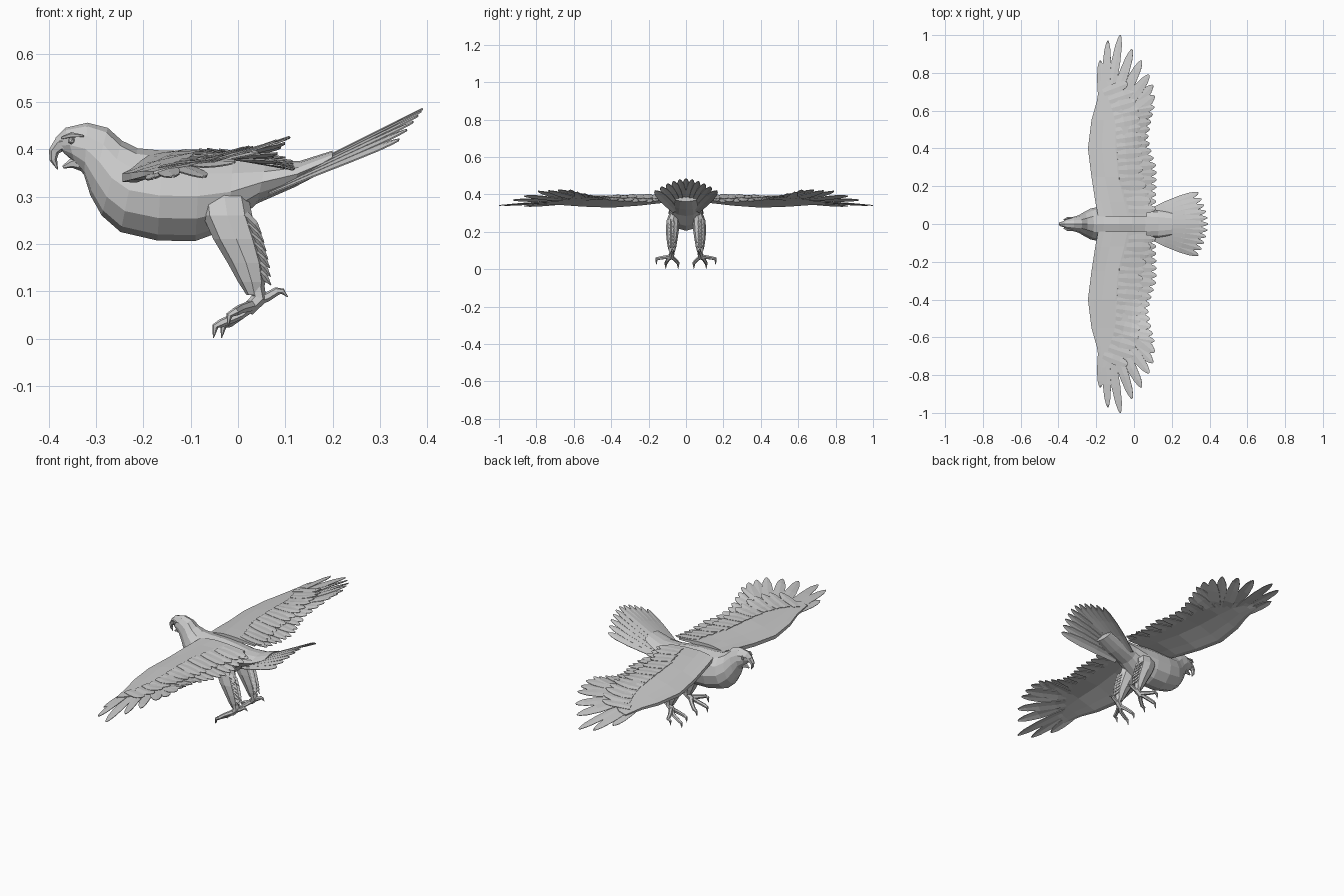
import bpy, bmesh, math
from mathutils import Vector

if "Cube" in bpy.data.objects:
    bpy.data.objects.remove(bpy.data.objects["Cube"])


def finish(name, bm, mirror=False, thick=0):
    if not thick:
        bmesh.ops.recalc_face_normals(bm, faces=bm.faces)
    me = bpy.data.meshes.new(name)
    bm.to_mesh(me)
    bm.free()
    ob = bpy.data.objects.new(name, me)
    bpy.context.collection.objects.link(ob)
    if thick:
        m = ob.modifiers.new("thickness", 'SOLIDIFY')
        m.thickness = thick
        m.offset = 0
    if mirror:
        ob.modifiers.new("mirror", 'MIRROR').use_axis = (False, True, False)
    return ob


def loft(bm, rings):
    vs = [[bm.verts.new(p) for p in r] for r in rings]
    n = len(vs[0])
    for a, b in zip(vs, vs[1:]):
        for i in range(n):
            bm.faces.new((a[i], a[(i + 1) % n], b[(i + 1) % n], b[i]))
    bm.faces.new(vs[0][::-1])
    bm.faces.new(vs[-1])


def tube(bm, pts, radii, sides=6):
    pts = [Vector(p) for p in pts]
    rings = []
    for i, p in enumerate(pts):
        d = (pts[min(i + 1, len(pts) - 1)] - pts[max(i - 1, 0)]).normalized()
        u = d.cross(Vector((0, 1, 0.15))).normalized()
        v = d.cross(u)
        rings.append([p + radii[i] * (u * math.cos(k * math.tau / sides) + v * math.sin(k * math.tau / sides))
                      for k in range(sides)])
    loft(bm, rings)


def lerp_table(tab, y):
    if y <= tab[0][0]:
        return tab[0][1:]
    for a, b in zip(tab, tab[1:]):
        if y <= b[0]:
            t = (y - a[0]) / (b[0] - a[0])
            return [p + (q - p) * t for p, q in zip(a[1:], b[1:])]
    return tab[-1][1:]


def feather(bm, base, tip, w, surf, off=0.0):
    # flat blade that follows a height function
    b, t = Vector(base), Vector(tip)
    side = Vector((-(t - b).y, (t - b).x)).normalized()
    rows = []
    for s, k in ((0, .7), (.35, 1), (.65, 1), (.86, .75), (.96, .4), (1, .12)):
        c = b + (t - b) * s
        row = []
        for e in (-1, 0, 1):
            p = c + side * (w * k * e)
            row.append(bm.verts.new((p.x, p.y, surf(p.x, p.y) + off + (0.002 if e == 0 else 0))))
        rows.append(row)
    for r, q in zip(rows, rows[1:]):
        for i in (0, 1):
            bm.faces.new((r[i], q[i], q[i + 1], r[i + 1]))


# Body and head: top point, bottom point, half width
SECTIONS = [
    (-.386, .424, -.368, .392, .012), (-.365, .445, -.345, .372, .028),
    (-.318, .456, -.325, .345, .038), (-.275, .445, -.312, .303, .046),
    (-.245, .418, -.288, .260, .062), (-.212, .402, -.248, .225, .082),
    (-.16, .397, -.17, .207, .094), (-.08, .396, -.09, .206, .094),
    (-.01, .388, -.02, .232, .088), (.06, .375, .04, .285, .08),
    (.13, .375, .12, .32, .072), (.20, .397, .20, .362, .06)]
bm = bmesh.new()
rings = []
for tx, tz, bx, bz, w in SECTIONS:
    ring = []
    for k in range(12):
        a = k * math.tau / 12
        f = (1 + math.cos(a)) / 2
        ring.append((bx + (tx - bx) * f, w * math.sin(a), bz + (tz - bz) * f))
    rings.append(ring)
loft(bm, rings)
finish("body", bm)

# Hooked upper beak and open lower beak
bm = bmesh.new()
tube(bm, [(-.355, 0, .412), (-.378, 0, .409), (-.389, 0, .395), (-.390, 0, .378), (-.381, 0, .357)],
     [.022, .016, .011, .008, .001])
finish("upper_beak", bm)
bm = bmesh.new()
tube(bm, [(-.33, 0, .372), (-.352, 0, .370), (-.370, 0, .362)], [.02, .010, .003])
finish("lower_beak", bm)

# Eyes and brows
bm = bmesh.new()
bmesh.ops.create_icosphere(bm, subdivisions=1, radius=.008)
bmesh.ops.translate(bm, verts=bm.verts, vec=(-.352, .028, .418))
finish("eye", bm, mirror=True)
bm = bmesh.new()
tube(bm, [(-.372, .022, .424), (-.352, .031, .43), (-.325, .034, .428)], [.003, .006, .002], 5)
finish("brow", bm, mirror=True)

# Wing surface: y, height at front, middle and back
HEIGHT = [(.05, .37, .398, .38), (.2, .35, .395, .362), (.4, .345, .39, .368),
          (.6, .34, .375, .425), (.8, .325, .365, .43), (1, .32, .345, .40)]


def wing_z(x, y):
    f, m, b = lerp_table(HEIGHT, y)
    if x < -.07:
        return f + (m - f) * math.sin(max(0, (x + .24) / .17) * math.pi / 2)
    return m + (b - m) * (x + .07) / .18


# Wing arm: y, leading x, trailing x
ARM = [(.04, -.19, .07), (.12, -.205, .05), (.25, -.225, .01), (.4, -.244, 0),
       (.55, -.225, -.01), (.65, -.197, -.04), (.72, -.185, -.09), (.76, -.178, -.14)]
bm = bmesh.new()
rings = []
for y, xl, xt in ARM:
    xs = [xl + (xt - xl) * t for t in (0, .12, .3, .6, 1)]
    top = [(x, y, wing_z(x, y) + .004) for x in xs]
    thin = min(1, (.86 - y) / .4)
    low = [(x, y, wing_z(x, y) - d * thin) for x, d in zip(xs, (.014, .026, .024, .014, .004))]
    rings.append(top + low[::-1])
loft(bm, rings)
finish("wing_arm", bm, mirror=True)

# Flight feathers: secondaries along the back edge, then fanned primaries
TRAIL = [(.08, .115), (.3, .12), (.37, .095), (.46, .075), (.55, .092), (.62, .108)]
bm = bmesh.new()
for i in range(15):
    y = .08 + i * .0385
    x = lerp_table(TRAIL, y)[0]
    feather(bm, (-.10, y - .03 * i / 14), (x, y), .027, wing_z, -.002 - .003 * (i % 2))
TIPS = [(.108, .68), (.10, .735), (.08, .79), (.04, .865), (-.01, .925),
        (-.072, 1.0), (-.138, .97), (-.178, .865)]
for i, t in enumerate(TIPS):
    k = i / 7
    feather(bm, (-.06 - .11 * k, .54 + .09 * k), t, .031 - .011 * k, wing_z, -.002 - .003 * (i % 2))
finish("flight_feathers", bm, mirror=True, thick=.003)

# Covert feathers covering the roots of the flight feathers
bm = bmesh.new()
for i in range(16):
    y = .08 + i * .041
    x = lerp_table(ARM, y)[1]
    lean = .05 * (i / 15) ** 2
    feather(bm, (x - .09, y), (x + .04, y + lean), .026, wing_z, .004 + .002 * (i % 2))
finish("covert_feathers", bm, mirror=True, thick=.002)


# Fanned tail
def tail_z(x, y):
    return .333 + (x - .1) * .5 - y * y


bm = bmesh.new()
for i in range(-5, 6):
    a = i / 5
    tip = (.39 - .05 * abs(a) ** 1.8, .165 * a)
    feather(bm, (.07, .055 * a), tip, .024, tail_z, .006 - .0025 * abs(i))
finish("tail", bm, thick=.003)

# Feathered thighs: z, front x, back x, inner y, outer y
THIGH = [(.31, -.08, .02, .03, .085), (.26, -.075, .03, .035, .104), (.21, -.052, .045, .038, .108),
         (.16, -.022, .056, .045, .104), (.12, .0, .058, .052, .098), (.092, .018, .052, .06, .09)]
bm = bmesh.new()
rings = []
for z, xf, xb, yi, yo in THIGH:
    rings.append([((xf + xb) / 2 + (xb - xf) / 2 * math.cos(k * math.tau / 8),
                   (yi + yo) / 2 + (yo - yi) / 2 * math.sin(k * math.tau / 8), z) for k in range(8)])
loft(bm, rings)
finish("thigh", bm, mirror=True)

# Ragged feather points behind the thigh
bm = bmesh.new()
for i in range(7):
    z = .235 - i * .018
    x = lerp_table([(-r[0], r[2]) for r in THIGH], -z)[0]
    for y in (.066, .083):
        tube(bm, [(x - .025, y, z + .025), (x - .003, y, z + .005), (x + .012, y, z - .014)],
             [.012, .009, .001], 4)
finish("thigh_feathers", bm, mirror=True)

# Feet: ankle, three front toes and a hind toe, all ending in hooked claws
bm = bmesh.new()
tube(bm, [(.038, .075, .11), (.045, .076, .085), (.02, .08, .06)], [.018, .017, .014])
for dx, y in ((-.035, .042), (-.052, .108), (-.022, .158)):
    drop = .012 if y > .15 else 0
    mid = .08 + (y - .08) * .6
    tube(bm, [(.03, .08, .07), (.005, mid, .05 + drop), (dx + .016, y, .032 + drop * 2),
              (dx + .004, y, .026 + drop * 2), (dx, y, .001 + drop * 2)],
         [.012, .010, .009, .007, .001])
tube(bm, [(.035, .076, .08), (.062, .074, .088), (.082, .072, .100), (.094, .071, .100), (.105, .07, .088)],
     [.013, .010, .009, .006, .001])
finish("foot", bm, mirror=True)
